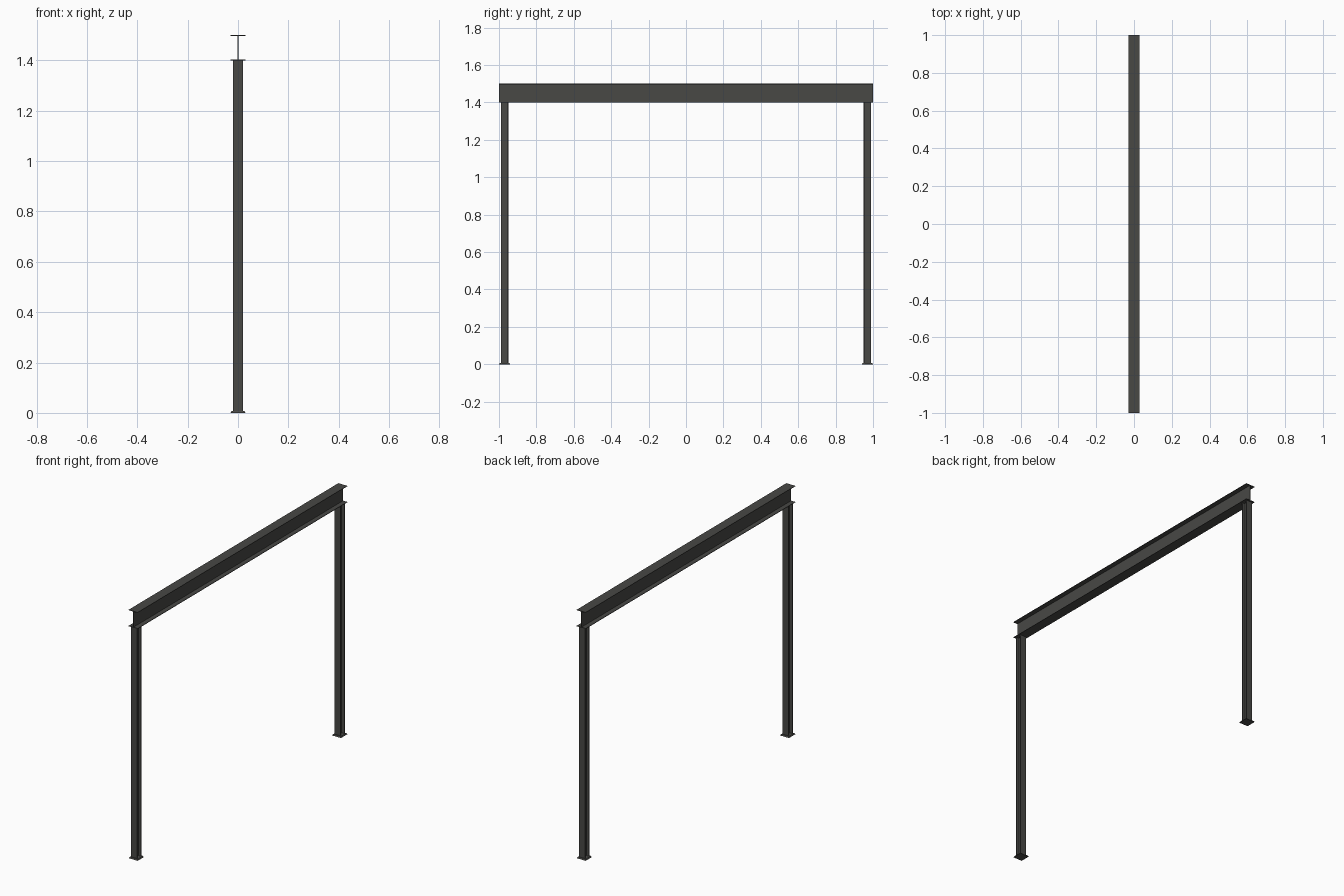
import bpy, bmesh
from mathutils import Matrix, Vector

if "Cube" in bpy.data.objects:
    bpy.data.objects.remove(bpy.data.objects["Cube"])

steel = bpy.data.materials.new("dark_steel")
steel.diffuse_color = (0.065, 0.065, 0.06, 1)
steel.use_nodes = True
steel.node_tree.nodes["Principled BSDF"].inputs["Base Color"].default_value = steel.diffuse_color


def finish(name, bm, matrix):
    bmesh.ops.transform(bm, matrix=matrix, verts=bm.verts)
    bmesh.ops.recalc_face_normals(bm, faces=bm.faces)
    mesh = bpy.data.meshes.new(name)
    bm.to_mesh(mesh)
    bm.free()
    mesh.materials.append(steel)
    obj = bpy.data.objects.new(name, mesh)
    bpy.context.collection.objects.link(obj)
    return obj


def i_section(name, width, depth, flange, web, length, matrix):
    """I profile in local xy (flanges facing +-y), extruded along local z."""
    w, d, t = width / 2, depth / 2, web / 2
    right = [(w, -d), (w, -d + flange), (t, -d + flange),
             (t, d - flange), (w, d - flange), (w, d)]
    profile = right + [(-x, y) for x, y in reversed(right)]
    bm = bmesh.new()
    face = bm.faces.new([bm.verts.new((x, y, 0)) for x, y in profile])
    ext = bmesh.ops.extrude_face_region(bm, geom=[face], use_keep_orig=True)
    top = [v for v in ext["geom"] if isinstance(v, bmesh.types.BMVert)]
    bmesh.ops.translate(bm, verts=top, vec=Vector((0, 0, length)))
    finish(name, bm, matrix)


def base_plate(name, size, top_size, height, matrix):
    bm = bmesh.new()
    bmesh.ops.create_cube(bm, size=1)
    for v in bm.verts:
        s = top_size if v.co.z > 0 else size
        v.co = (v.co.x * s, v.co.y * s, height if v.co.z > 0 else 0)
    finish(name, bm, matrix)


# Overhead beam running along y
i_section("beam", 0.06, 0.10, 0.003, 0.004, 2.0,
          Matrix.Translation((0, 1, 1.45)) @ Matrix.Rotation(1.5707963, 4, 'X'))

# Posts with foot plates at both ends
for side, label in ((-1, "front"), (1, "back")):
    place = Matrix.Translation((0, side * 0.97, 0))
    base_plate(label + "_foot_plate", 0.06, 0.052, 0.007, place)
    i_section(label + "_post", 0.04, 0.04, 0.004, 0.004, 1.396,
              place @ Matrix.Translation((0, 0, 0.005)))
